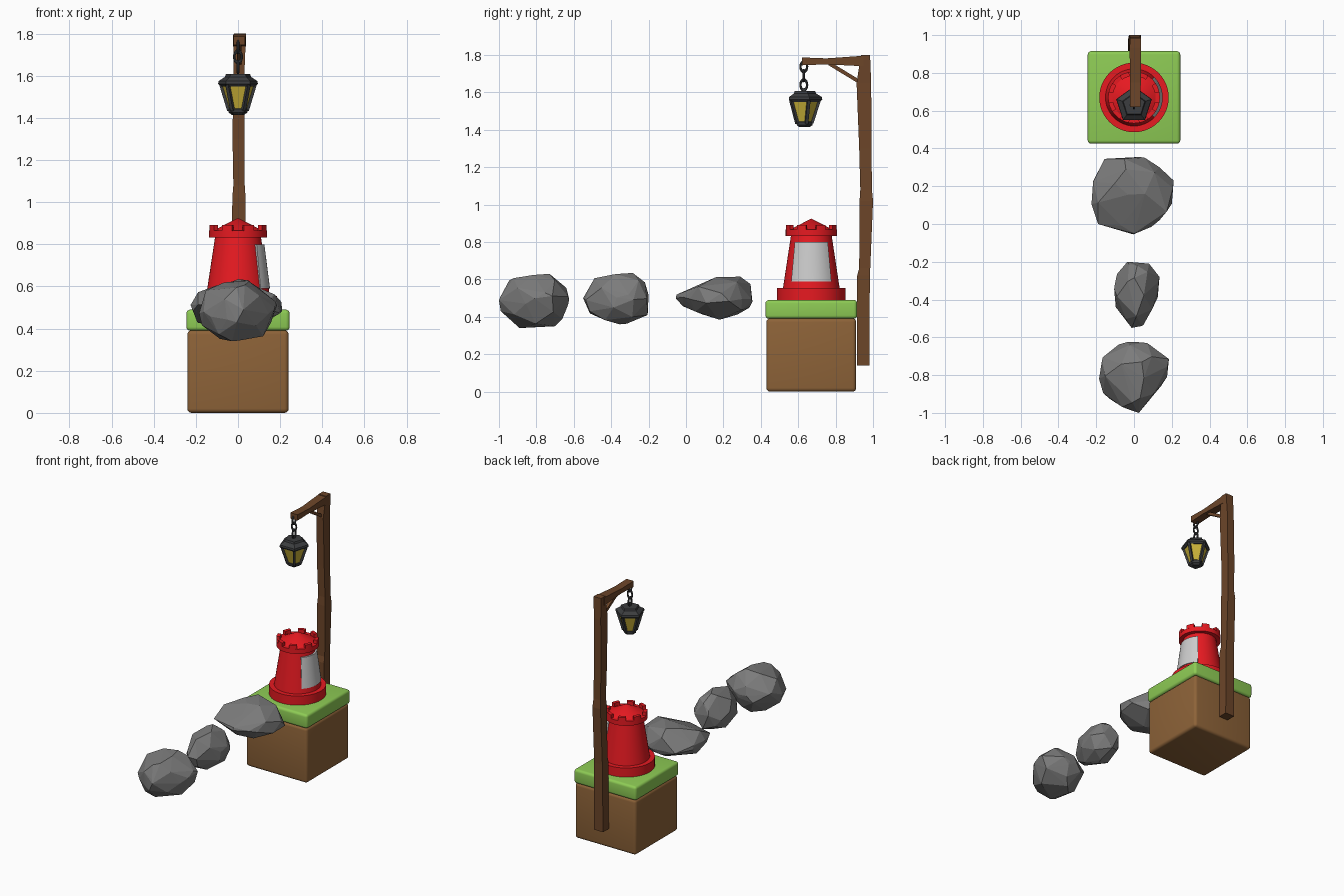
import bpy, bmesh, math, random
from mathutils import Vector

if "Cube" in bpy.data.objects:
    bpy.data.objects.remove(bpy.data.objects["Cube"])

random.seed(4)

def mat(name, r, g, b):
    m = bpy.data.materials.new(name)
    m.diffuse_color = (r, g, b, 1)
    m.use_nodes = True
    m.node_tree.nodes["Principled BSDF"].inputs["Base Color"].default_value = m.diffuse_color
    return m

DIRT = mat("dirt", .27, .125, .04)
GRASS = mat("grass", .27, .6, .09)
RED = mat("red", .8, .01, .015)
WOOD = mat("wood", .15, .06, .022)
IRON = mat("iron", .045, .047, .05)
GLASS = mat("glass", .6, .45, .04)
STONE = mat("stone", .2, .2, .2)

def finish(name, bm, material=None, smooth=False):
    bmesh.ops.recalc_face_normals(bm, faces=bm.faces[:])
    me = bpy.data.meshes.new(name)
    bm.to_mesh(me)
    bm.free()
    ob = bpy.data.objects.new(name, me)
    bpy.context.collection.objects.link(ob)
    if material:
        me.materials.append(material)
    if smooth:
        bpy.ops.object.select_all(action='DESELECT')
        ob.select_set(True)
        bpy.context.view_layer.objects.active = ob
        bpy.ops.object.shade_smooth_by_angle(angle=math.radians(35))
    return ob

def loft(name, rings, material=None, smooth=False):
    """Skin closed rings of equal point count and cap both ends."""
    bm = bmesh.new()
    vs = [[bm.verts.new(p) for p in ring] for ring in rings]
    n = len(rings[0])
    for a, b in zip(vs, vs[1:]):
        for i in range(n):
            bm.faces.new((a[i], a[(i + 1) % n], b[(i + 1) % n], b[i]))
    bm.faces.new(vs[0])
    bm.faces.new(vs[-1])
    return finish(name, bm, material, smooth)

def lathe(name, y, profile, n, material, smooth=False):
    rings = []
    for r, z in profile:
        angs = [math.pi / 2 + 2 * math.pi * i / n for i in range(n)]
        rings.append([(r * math.cos(a), y + r * math.sin(a), z) for a in angs])
    return loft(name, rings, material, smooth)

def arc_block(name, y, mid, half, low, high, n, material=None):
    """Curved block: low and high are (inner radius, outer radius, z)."""
    rings = []
    for i in range(n + 1):
        a = math.radians(mid - half + 2 * half * i / n)
        c, s = math.cos(a), math.sin(a)
        prof = [(low[0], low[2]), (low[1], low[2]), (high[1], high[2]), (high[0], high[2])]
        rings.append([(r * c, y + r * s, z) for r, z in prof])
    return loft(name, rings, material, True)

def rod(name, a, b, w, material):
    """Square bar from a to b."""
    a, b = Vector(a), Vector(b)
    d = (b - a).normalized()
    u = d.cross(Vector((0, 0, 1))).normalized() * w / 2
    v = d.cross(u).normalized() * w / 2
    return loft(name, [[p + u + v, p - u + v, p - u - v, p + u - v] for p in (a, b)], material)

def soft_block(name, half, y, z0, z1, r, material):
    bm = bmesh.new()
    bmesh.ops.create_cube(bm, size=1)
    for v in bm.verts:
        v.co = (v.co.x * 2 * half, y + v.co.y * 2 * half, z0 + (v.co.z + .5) * (z1 - z0))
    bmesh.ops.bevel(bm, geom=bm.edges[:], offset=r, segments=4, profile=.5, affect='EDGES')
    return finish(name, bm, material, True)

def inside(p, poly):
    """Point in convex outline, either winding."""
    signs = []
    for a, b in zip(poly, poly[1:] + poly[:1]):
        signs.append((b[0] - a[0]) * (p[1] - a[1]) - (b[1] - a[1]) * (p[0] - a[0]))
    return min(signs) >= -.002 or max(signs) <= .002

def rock(name, top, side, count):
    """Faceted stone: hull fitted inside its top (x,y) and side (y,z) outlines."""
    axes = [[p[0] for p in top], [p[1] for p in top], [p[1] for p in side]]
    c = Vector([(min(a) + max(a)) / 2 for a in axes])
    h = Vector([(max(a) - min(a)) / 2 for a in axes])
    pts = [Vector((x, y, c.z + random.uniform(-.2, .2) * h.z)) for x, y in top]
    pts += [Vector((c.x + random.uniform(-.25, .25) * h.x, y, z)) for y, z in side]
    for i in range(count):
        z = 1 - 2 * (i + .5) / count
        a = i * 2.39996 + random.uniform(-.2, .2)
        r = math.sqrt(1 - z * z)
        d = Vector((r * math.cos(a), r * math.sin(a), z))
        s = 1 / sum(abs(k) ** 2.4 for k in d) ** (1 / 2.4)
        while s > .3:
            p = Vector([c[k] + h[k] * d[k] * s for k in range(3)])
            if inside((p.x, p.y), top) and inside((p.y, p.z), side):
                break
            s -= .02
        pts.append(p)
    bm = bmesh.new()
    for p in pts:
        bm.verts.new(p)
    out = bmesh.ops.convex_hull(bm, input=bm.verts[:])
    bmesh.ops.delete(bm, geom=[v for v in bm.verts if not v.link_faces], context='VERTS')
    return finish(name, bm, STONE)

# Stepping rocks
rock("rock_near",
     [(-.155, .345), (.03, .355), (.135, .3), (.21, .23), (.2, .13), (.135, .02), (0, -.05),
      (-.19, 0), (-.225, .105), (-.215, .23)],
     [(-.055, .5), (.155, .605), (.29, .615), (.345, .575), (.34, .45), (.18, .385), (-.015, .465)], 22)
rock("rock_middle",
     [(-.035, -.2), (.08, -.21), (.135, -.28), (.125, -.37), (.04, -.54), (0, -.525),
      (-.09, -.435), (-.105, -.345), (-.09, -.265)],
     [(-.55, .5), (-.48, .6), (-.285, .635), (-.22, .585), (-.205, .41), (-.355, .36), (-.515, .43)], 20)
rock("rock_far",
     [(-.035, -.625), (.07, -.63), (.185, -.715), (.175, -.81), (.015, -.99), (-.13, -.925),
      (-.185, -.82), (-.165, -.705)],
     [(-1, .49), (-.945, .595), (-.73, .63), (-.64, .535), (-.63, .465), (-.7, .35),
      (-.89, .34), (-.99, .43)], 24)

# Ground block
TY = .67
soft_block("dirt_block", .24, TY, 0, .392, .02, DIRT)
soft_block("grass_slab", .245, TY, .39, .49, .018, GRASS)

# Tower
lathe("tower_base", TY, [(.184, .488), (.184, .555)], 48, RED, True)
lathe("tower_body", TY, [(.152, .55), (.108, .84)], 48, RED, True)
lathe("tower_crown", TY, [(.137, .833), (.137, .866)], 48, RED, True)
lathe("tower_roof", TY, [(.115, .866), (.001, .925)], 48, RED, True)
for i in range(8):
    arc_block(f"battlement_{i}", TY, 22.5 + 45 * i, 11, (.113, .137, .864), (.113, .137, .891), 4, RED)
arc_block("tower_screen", TY, 0, 45, (.135, .152, .59), (.105, .125, .80), 12)

# Crooked post: z, x range, y range
def rect(z, x0, x1, y0, y1):
    return [(x0, y0, z), (x1, y0, z), (x1, y1, z), (x0, y1, z)]
loft("post", [rect(.14, -.033, .038, .915, .98), rect(.62, -.03, .036, .915, .983),
              rect(.66, -.03, .034, .926, .985), rect(1.02, -.027, .036, .928, 1.0),
              rect(1.08, -.022, .032, .932, .994), rect(1.3, -.026, .03, .926, .992),
              rect(1.65, -.022, .032, .912, .99), rect(1.8, -.02, .038, .935, .984)], WOOD)

# Arm: y, x range, z range
def slab(y, x0, x1, z0, z1):
    return [(x0, y, z0), (x1, y, z0), (x1, y, z1), (x0, y, z1)]
loft("arm", [slab(.62, -.022, .034, 1.745, 1.787), slab(.75, -.02, .036, 1.75, 1.782),
             slab(.95, -.024, .038, 1.74, 1.796)], WOOD)
rod("brace", (.006, .765, 1.755), (.006, .93, 1.655), .02, WOOD)

# Chain of alternating links
LY = .63
for i, z in enumerate((1.738, 1.69, 1.64)):
    bpy.ops.mesh.primitive_torus_add(major_radius=.018, minor_radius=.006, major_segments=16,
                                     minor_segments=8, location=(0, LY, z),
                                     rotation=(math.pi / 2, 0, math.pi / 2 * ((i + 1) % 2)))
    link = bpy.context.object
    link.name = f"chain_link_{i}"
    link.scale = (1, 1.5, 1)
    link.data.materials.append(IRON)
    bpy.ops.object.shade_smooth_by_angle(angle=math.radians(40))

# Five-sided lantern
lathe("lantern_roof", LY, [(.086, 1.55), (.099, 1.562), (.097, 1.575), (.065, 1.595), (.06, 1.608)], 5, IRON)
lathe("lantern_glass", LY, [(.043, 1.435), (.082, 1.555)], 5, GLASS)
lathe("lantern_foot", LY, [(.03, 1.414), (.046, 1.425), (.05, 1.443), (.045, 1.447)], 5, IRON)
for i in range(5):
    a = math.pi / 2 + 2 * math.pi * i / 5
    c, s = math.cos(a), math.sin(a)
    rod(f"lantern_bar_{i}", (.043 * c, LY + .043 * s, 1.435), (.083 * c, LY + .083 * s, 1.56), .017, IRON)
